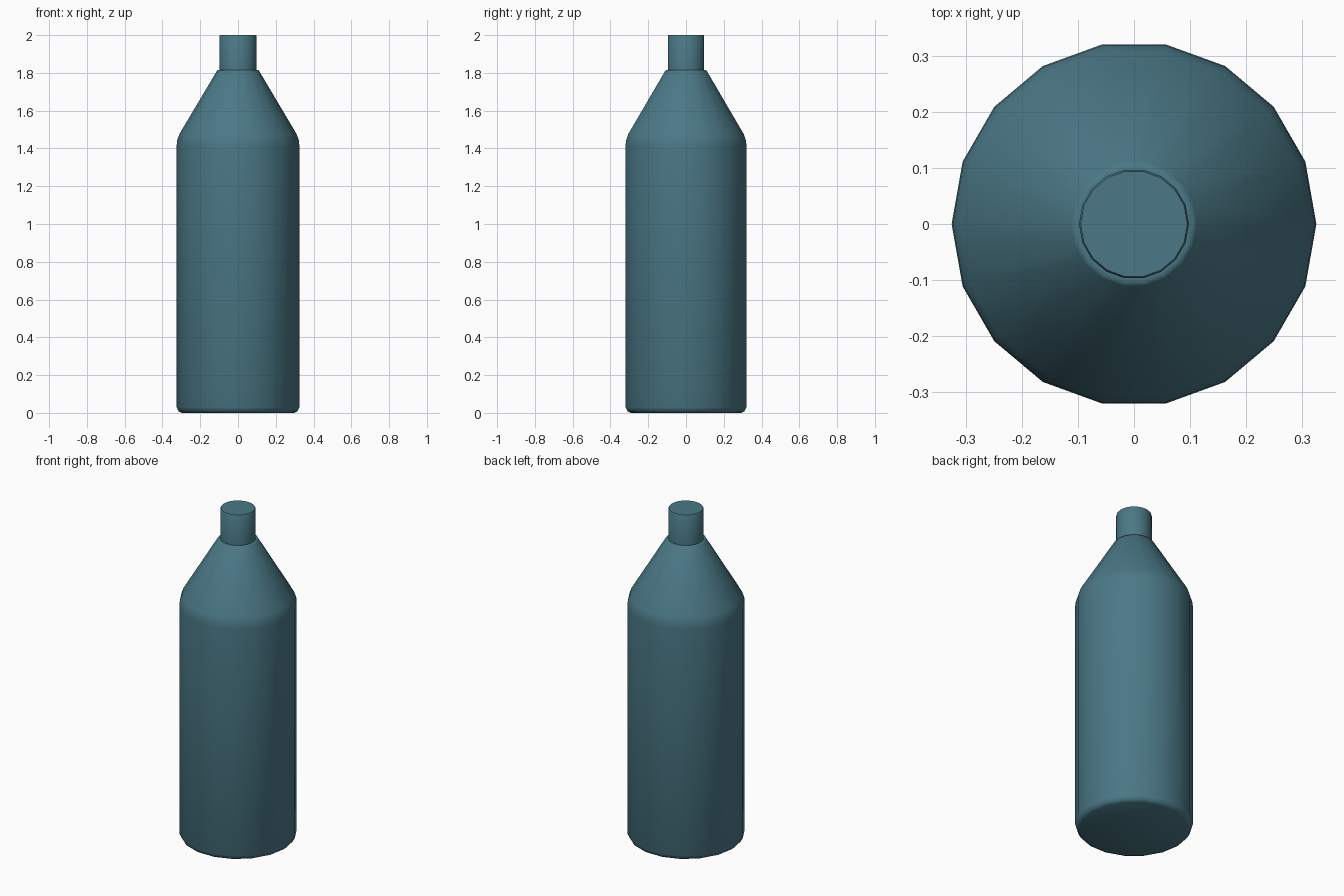
import bpy, bmesh
from math import cos, sin, pi, radians

if "Cube" in bpy.data.objects:
    bpy.data.objects.remove(bpy.data.objects["Cube"])

SIDES = 18

teal = bpy.data.materials.new("teal_plastic")
teal.diffuse_color = (0.07, 0.19, 0.24, 1)
teal.use_nodes = True
teal.node_tree.nodes["Principled BSDF"].inputs["Base Color"].default_value = teal.diffuse_color


def lathe(name, profile):
    """Revolve (radius, z) points around z, capping both ends."""
    bm = bmesh.new()
    rings = [[bm.verts.new((r * cos(2 * pi * i / SIDES), r * sin(2 * pi * i / SIDES), z))
              for i in range(SIDES)] for r, z in profile]
    for a, b in zip(rings, rings[1:]):
        for i in range(SIDES):
            j = (i + 1) % SIDES
            bm.faces.new((a[i], a[j], b[j], b[i]))
    bm.faces.new(rings[0][::-1])
    bm.faces.new(rings[-1])
    mesh = bpy.data.meshes.new(name)
    bm.to_mesh(mesh)
    bm.free()
    mesh.materials.append(teal)
    obj = bpy.data.objects.new(name, mesh)
    bpy.context.collection.objects.link(obj)
    bpy.ops.object.select_all(action='DESELECT')
    obj.select_set(True)
    bpy.context.view_layer.objects.active = obj
    bpy.ops.object.shade_smooth_by_angle(angle=radians(50))
    return obj


# Bottle: rounded foot, straight wall, sloped shoulder, small ledge and neck
lathe("bottle", [
    (0.298, 0.0), (0.314, 0.008), (0.325, 0.03),
    (0.325, 1.41), (0.323, 1.44), (0.311, 1.475),
    (0.112, 1.81), (0.106, 1.815), (0.098, 1.815),
    (0.098, 1.995), (0.095, 2.0),
])
